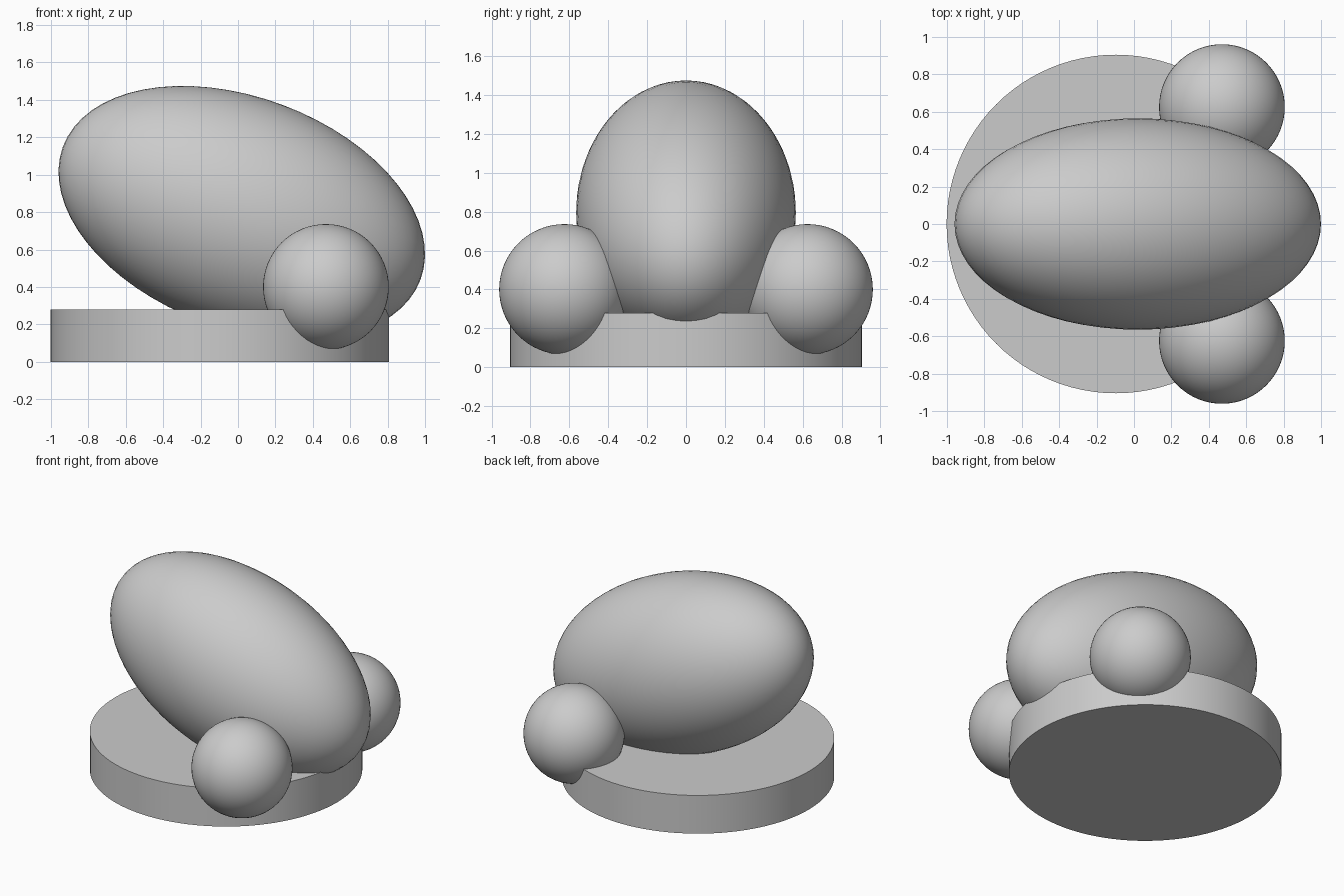
import bpy
import math

cube = bpy.data.objects.get("Cube")
if cube:
    bpy.data.objects.remove(cube, do_unlink=True)

# One plain grey for every part
grey = bpy.data.materials.new("plain_grey")
grey.use_nodes = True
color = (0.6, 0.6, 0.6, 1)
grey.diffuse_color = color
grey.node_tree.nodes["Principled BSDF"].inputs["Base Color"].default_value = color


def finish(name):
    obj = bpy.context.object
    obj.name = name
    obj.data.materials.append(grey)
    bpy.ops.object.shade_smooth_by_angle(angle=math.radians(35))
    return obj


def ball(name, location, radii, tilt=0):
    bpy.ops.mesh.primitive_uv_sphere_add(segments=64, ring_count=32, location=location)
    obj = finish(name)
    obj.scale = radii
    obj.rotation_euler.y = math.radians(tilt)
    return obj


# Flat round base
bpy.ops.mesh.primitive_cylinder_add(vertices=96, radius=0.905, depth=0.28,
                                    location=(-0.097, 0, 0.14))
finish("round_base")

# Large egg-shaped body, tipped down towards +x
ball("tilted_body", (0.02, 0, 0.795), (1.02, 0.565, 0.618), tilt=20.4)

# Pair of balls at the sides
for side, name in ((-1, "front_ball"), (1, "back_ball")):
    ball(name, (0.47, side * 0.625, 0.4), (0.336, 0.336, 0.336))
